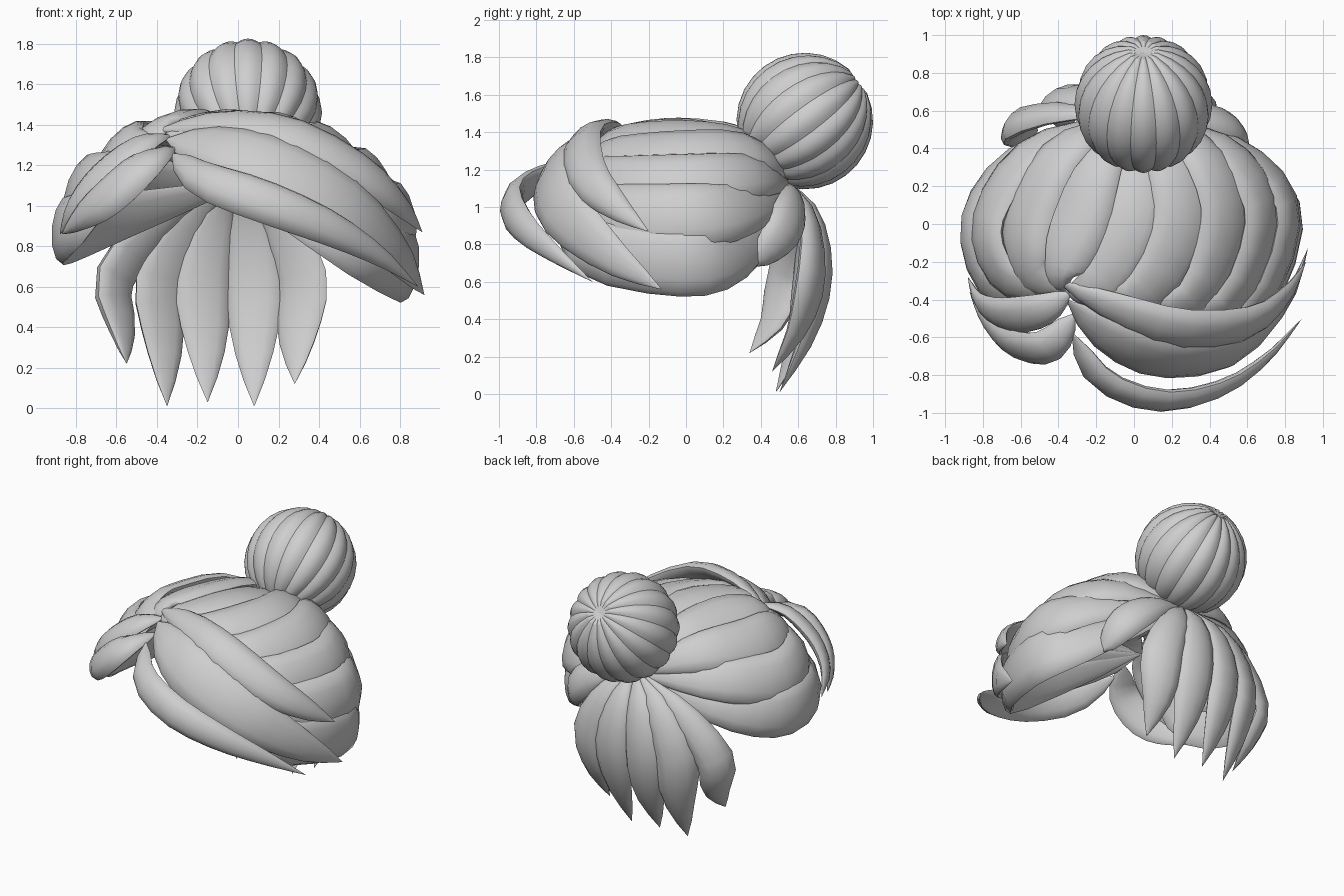
import bpy, bmesh, math
from mathutils import Vector

if "Cube" in bpy.data.objects:
    bpy.data.objects.remove(bpy.data.objects["Cube"])

HEAD = Vector((0, 0, 0.78))
mat = bpy.data.materials.new("hair_grey")
mat.diffuse_color = (0.62, 0.62, 0.62, 1)
mat.use_nodes = True
mat.node_tree.nodes["Principled BSDF"].inputs["Base Color"].default_value = mat.diffuse_color


def finish(name, bm, angle):
    bmesh.ops.remove_doubles(bm, verts=bm.verts, dist=1e-5)
    bmesh.ops.recalc_face_normals(bm, faces=bm.faces)
    for f in bm.faces:
        f.smooth = True
    me = bpy.data.meshes.new(name)
    bm.to_mesh(me)
    bm.free()
    me.set_sharp_from_angle(angle=math.radians(angle))
    me.materials.append(mat)
    ob = bpy.data.objects.new(name, me)
    bpy.context.collection.objects.link(ob)
    return ob


def spline(pts, t):
    """Catmull-Rom point at t in 0..1"""
    p = [Vector(q) for q in pts]
    p = [2 * p[0] - p[1]] + p + [2 * p[-1] - p[-2]]
    s = t * (len(pts) - 1)
    i = min(int(s), len(pts) - 2)
    u = s - i
    a, b, c, d = p[i:i + 4]
    return 0.5 * (2 * b + (c - a) * u + (2 * a - 5 * b + 4 * c - d) * u * u
                  + (3 * b - a - 3 * c + d) * u ** 3)


def strand(name, pts, width, thick, peak=0.5, power=0.7, segs=12, sides=12, inner=0.5):
    """Leaf-shaped lock: lens section swept along a path, flatter side to the head"""
    bm = bmesh.new()
    rings = []
    for k in range(segs + 1):
        t = k / segs
        c = spline(pts, t)
        tan = (spline(pts, min(t + .01, 1)) - spline(pts, max(t - .01, 0))).normalized()
        out = c - HEAD
        out = (out - tan * out.dot(tan)).normalized()
        side = tan.cross(out)
        u = t ** (math.log(0.5) / math.log(peak))
        s = max(math.sin(math.pi * u), 0.0) ** power
        s = max(s, 0.004)
        ring = []
        for j in range(sides):
            a = 2 * math.pi * j / sides
            h = math.sin(a) * thick * (1 if math.sin(a) > 0 else inner)
            ring.append(bm.verts.new(c + side * (math.cos(a) * width / 2 * s) + out * (h * s)))
        rings.append(ring)
    for r0, r1 in zip(rings, rings[1:]):
        for j in range(sides):
            n = (j + 1) % sides
            bm.faces.new((r0[j], r0[n], r1[n], r1[j]))
    bm.faces.new(rings[0])
    bm.faces.new(rings[-1])
    return finish(name, bm, 50)


# Bun: ribbed ball on a tilted axis
bm = bmesh.new()
ribs, per, rows, R = 16, 6, 14, 0.365
axis = Vector((0, 0.8, 0.6))
ex = Vector((1, 0, 0))
ey = axis.cross(ex)
centre = Vector((0.05, 0.635, 1.46))
grid = []
for i in range(rows + 1):
    th = math.pi * i / rows
    row = []
    for j in range(ribs * per):
        ph = 2 * math.pi * j / (ribs * per)
        r = R * (1 - 0.045 * (1 - abs(math.sin(ribs * ph / 2))) * math.sin(th) ** 0.5)
        if i in (0, rows):
            r = R * 0.94
        tw = ph + math.pi / 2 + math.pi / ribs
        row.append(bm.verts.new(centre + axis * (r * math.cos(th))
                   + (ex * math.cos(tw) + ey * math.sin(tw)) * (r * math.sin(th))))
    grid.append(row)
for r0, r1 in zip(grid, grid[1:]):
    for j in range(len(r0)):
        n = (j + 1) % len(r0)
        bm.faces.new((r0[j], r0[n], r1[n], r1[j]))
bmesh.ops.dissolve_degenerate(bm, dist=1e-5, edges=bm.edges)
finish("bun", bm, 24)

# Cap: locks running from the parting, over the head, to the bun base
part, base = Vector((-0.37, -0.36, 1.34)), Vector((0.04, 0.57, 1.12))
cap = [  # front quarter point, middle point, width
    ((-0.74, -0.34, 0.97), (-0.84, 0.03, 0.88), 0.35),
    ((-0.68, -0.27, 1.16), (-0.76, 0.03, 1.09), 0.35),
    ((-0.54, -0.25, 1.29), (-0.56, 0.02, 1.28), 0.35),
    ((-0.40, -0.24, 1.36), (-0.30, 0.00, 1.38), 0.35),
    ((-0.20, -0.32, 1.38), (-0.02, 0.00, 1.40), 0.35),
    ((0.02, -0.38, 1.36), (0.25, 0.00, 1.37), 0.35),
    ((0.25, -0.44, 1.27), (0.48, 0.00, 1.28), 0.35),
    ((0.40, -0.48, 1.16), (0.67, 0.00, 1.13), 0.35),
    ((0.50, -0.52, 1.01), (0.80, 0.00, 0.95), 0.36),
    ((0.50, -0.60, 0.85), (0.82, -0.02, 0.71), 0.38),
]
for i, (f, m, w) in enumerate(cap):
    b = Vector(m).lerp(base, 0.5)
    d = (b - Vector((0, 0, 0.95))).normalized()
    b += d * (0.07 + 0.17 * abs(m[0]))
    low = max(0, 1.25 - m[2])
    b += Vector((0, -0.14, -0.2)) * low      # low locks stay forward of the ear
    strand(f"cap_lock_{i}", [part, f, m, b, base], w, 0.075, 0.49, 0.78, 14)

# Fringe: three long locks swept to +x, two short ones to -x
strand("fringe_upper", [(-.41, -.30, 1.37), (-.1, -.44, 1.40), (.25, -.55, 1.34), (.6, -.52, 1.16),
                        (.8, -.37, 1.0), (.91, -.2, .87)], 0.26, 0.07, 0.45, 0.9)
strand("fringe_middle", [(-.36, -.40, 1.33), (-.1, -.60, 1.28), (.2, -.70, 1.17), (.55, -.65, .98),
                         (.8, -.4, .74), (.92, -.13, .56)], 0.37, 0.07, 0.42, 0.85)
strand("fringe_lower", [(-.33, -.57, 1.26), (-.17, -.81, 1.13), (.13, -.92, 1.02), (.45, -.86, .89),
                        (.7, -.7, .75), (.89, -.5, .6)], 0.22, 0.07, 0.37, 0.95)
strand("fringe_side_upper", [(-.33, -.36, 1.35), (-.48, -.45, 1.29), (-.66, -.48, 1.14),
                             (-.8, -.42, .99), (-.88, -.28, .86)], 0.22, 0.06, 0.45, 0.85)
strand("fringe_side_lower", [(-.31, -.47, 1.29), (-.45, -.64, 1.2), (-.62, -.63, 1.05),
                             (-.76, -.52, .95), (-.87, -.36, .86)], 0.23, 0.07, 0.42, 0.85)

# Nape: hanging locks fanning out below the bun
nape = [  # middle x, middle y, tip
    (-0.60, 0.53, (-0.55, 0.34, 0.22)),
    (-0.38, 0.65, (-0.35, 0.48, 0.01)),
    (-0.17, 0.70, (-0.15, 0.51, 0.03)),
    (0.08, 0.71, (0.08, 0.50, 0.01)),
    (0.31, 0.66, (0.28, 0.46, 0.12)),
]
for i, (x, y, tip) in enumerate(nape):
    strand(f"nape_lock_{i}", [(0.03 + x * .1, 0.56, 1.13), (x * .6, y * .5 + .32, 0.95), (x, y, 0.65),
                              ((x + tip[0]) / 2, (y + tip[1]) / 2 + .04, .33 + tip[2] * .4), tip],
           0.25 if i == 0 else 0.28, 0.075, 0.54, 0.9, 10)

# Short lock tucked behind the ear
strand("ear_lock", [(.06, .56, 1.12), (.3, .57, 1.03), (.5, .51, .87), (.58, .36, .68)],
       0.25, 0.07, 0.6, 0.65)
